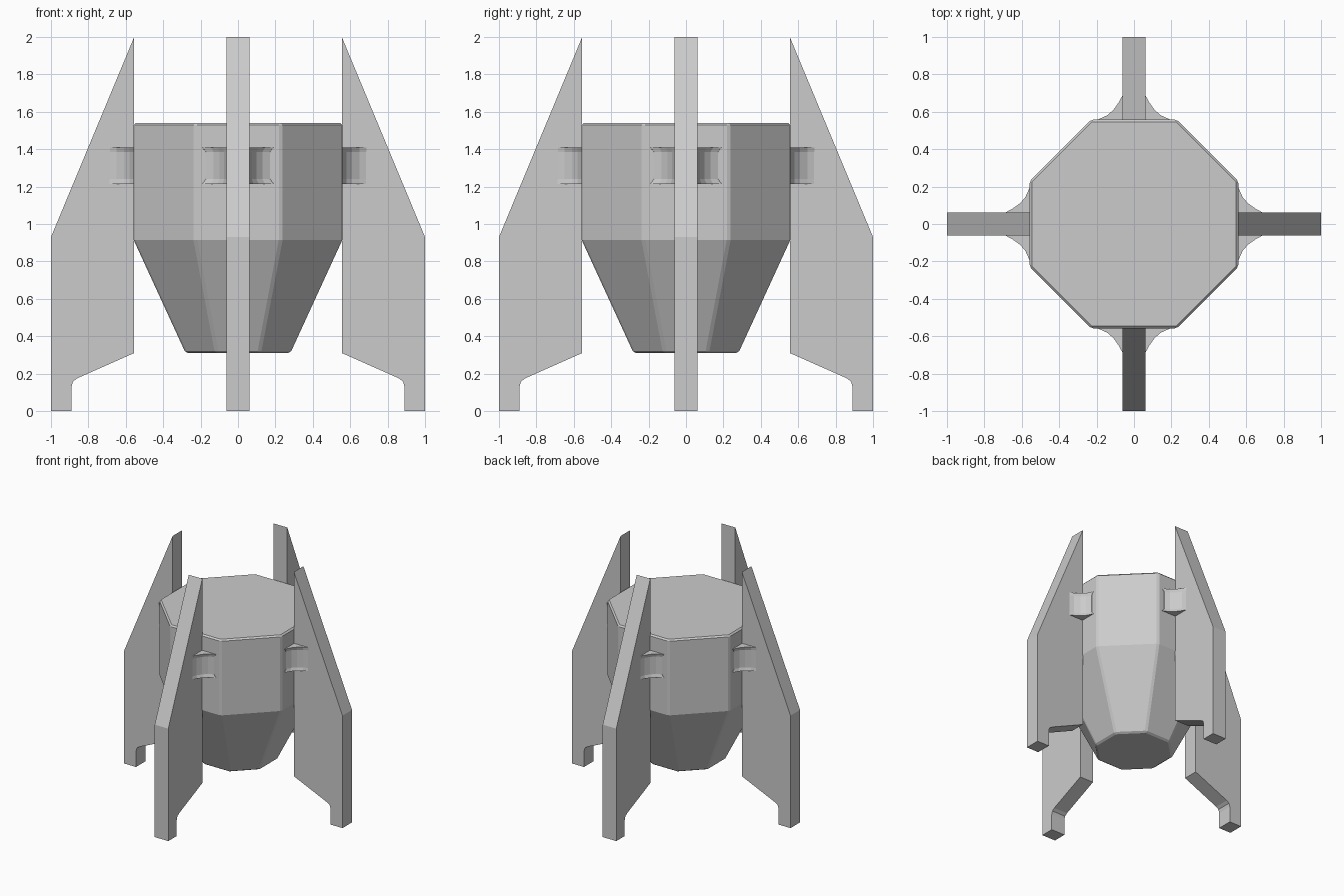
import bpy, bmesh
from math import pi
from mathutils import Matrix

if "Cube" in bpy.data.objects:
    bpy.data.objects.remove(bpy.data.objects["Cube"])


def finish(name, bm, bevel=0.0):
    bmesh.ops.recalc_face_normals(bm, faces=bm.faces)
    me = bpy.data.meshes.new(name)
    bm.to_mesh(me)
    bm.free()
    ob = bpy.data.objects.new(name, me)
    bpy.context.collection.objects.link(ob)
    if bevel:
        mod = ob.modifiers.new("edge_bevel", 'BEVEL')
        mod.width = bevel
        mod.segments = 1
        mod.limit_method = 'ANGLE'
        mod.angle_limit = 0.5
    return ob


def octagon(bm, half, corner, z):
    pts = [(half, -corner), (half, corner), (corner, half), (-corner, half),
           (-half, corner), (-half, -corner), (-corner, -half), (corner, -half)]
    return [bm.verts.new((x, y, z)) for x, y in pts]


def loft(bm, rings):
    for a, b in zip(rings, rings[1:]):
        n = len(a)
        for i in range(n):
            j = (i + 1) % n
            bm.faces.new((a[i], a[j], b[j], b[i]))
    bm.faces.new(list(reversed(rings[0])))
    bm.faces.new(rings[-1])


# Octagonal body: straight upper drum over a tapered base
bm = bmesh.new()
loft(bm, [octagon(bm, h, c, z) for h, c, z in
          [(0.28, 0.115, 0.31), (0.558, 0.23, 0.915), (0.558, 0.23, 1.54)]])
finish("body", bm, 0.012)

# Fin side outline with a small foot (radius, height)
FIN = [(0.555, 0.31), (0.555, 2.0), (1.0, 0.93), (1.0, 0.0), (0.89, 0.0),
       (0.89, 0.13), (0.882, 0.158), (0.86, 0.175)]
# Bracket plan outline, concave on each side (radius, half width)
FLARE = [(0.54, 0.20), (0.56, 0.19), (0.58, 0.145), (0.61, 0.11),
         (0.65, 0.082), (0.69, 0.06)]

for i, side in enumerate(("right", "back", "left", "front")):
    spin = Matrix.Rotation(i * pi / 2, 4, 'Z')

    # Fin plate
    bm = bmesh.new()
    loft(bm, [[bm.verts.new((r, y, z)) for r, z in FIN] for y in (-0.062, 0.062)])
    bm.transform(spin)
    finish(side + "_fin", bm)

    # Flared bracket joining fin to body
    bm = bmesh.new()
    plan = FLARE + [(r, -y) for r, y in reversed(FLARE)]
    rings = []
    for z, s in ((1.215, 1.0), (1.24, 0.9), (1.385, 0.9), (1.41, 1.0)):
        rings.append([bm.verts.new((r, y * s if abs(y) > 0.07 else y, z)) for r, y in plan])
    loft(bm, rings)
    bm.transform(spin)
    finish(side + "_bracket", bm)
